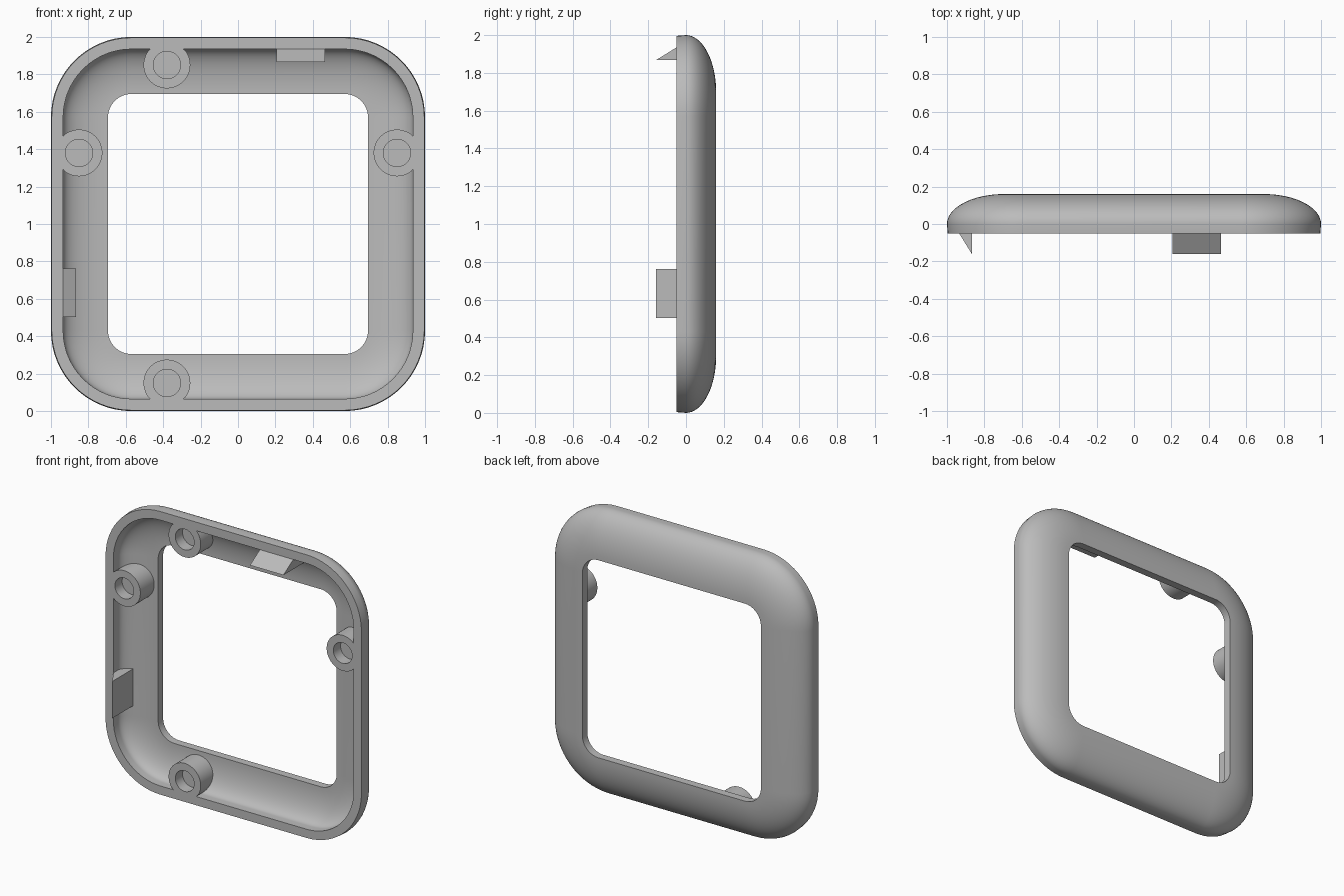
import bpy, bmesh
from math import sin, cos, pi, sqrt, radians

default = bpy.data.objects.get("Cube")
if default:
    bpy.data.objects.remove(default, do_unlink=True)

GREY = (0.5, 0.5, 0.5, 1)
plastic = bpy.data.materials.new("grey_plastic")
plastic.use_nodes = True
plastic.diffuse_color = GREY
plastic.node_tree.nodes["Principled BSDF"].inputs["Base Color"].default_value = GREY

FRONT, BACK = -0.05, 0.16       # y of the open rim and of the back face
INNER_BACK = 0.105              # y of the inside of the back wall
BAND, WALL = 0.305, 0.065       # frame width and rim thickness
CORNER = 0.43                   # outer corner radius


def inner_y(d):
    """Depth of the inside surface at distance d from the outer edge."""
    u = min(max((BAND - d) / (BAND - WALL), 0), 1)
    return INNER_BACK * sqrt(1 - u * u)


def place(angle, d, t, y):
    """Point at distance d in from one side's edge and t along that side."""
    c, s = cos(angle), sin(angle)
    return ((1 - d) * c - t * s, y, 1 + (1 - d) * s + t * c)


def finish(name, bm):
    bmesh.ops.recalc_face_normals(bm, faces=bm.faces)
    mesh = bpy.data.meshes.new(name)
    bm.to_mesh(mesh)
    bm.free()
    mesh.materials.append(plastic)
    ob = bpy.data.objects.new(name, mesh)
    bpy.context.collection.objects.link(ob)
    bpy.ops.object.select_all(action='DESELECT')
    ob.select_set(True)
    bpy.context.view_layer.objects.active = ob
    bpy.ops.object.shade_smooth_by_angle(angle=radians(30))
    return ob


def bridge(bm, a, b):
    n = len(a)
    for i in range(n):
        j = (i + 1) % n
        bm.faces.new((a[i], a[j], b[j], b[i]))


# Frame: a hollow rounded section swept around a rounded square
def make_frame(steps=16, arc=16):
    quarter = [i / steps * pi / 2 for i in range(steps + 1)]
    profile = [(0.004, FRONT)]
    profile += [(BAND * (1 - cos(a)), BACK * sin(a)) for a in quarter]
    profile += [(BAND - (BAND - WALL) * cos(a), INNER_BACK * sin(a))
                for a in reversed(quarter)]
    profile.append((WALL, FRONT))
    bm = bmesh.new()
    rings = []
    for d, y in profile:
        ring = []
        for k in range(4):
            mid = k * pi / 2 + pi / 4
            reach = (1 - CORNER) * sqrt(2)
            for i in range(arc + 1):
                a = k * pi / 2 + i / arc * pi / 2
                r = CORNER - d
                ring.append(bm.verts.new((reach * cos(mid) + r * cos(a), y,
                                          1 + reach * sin(mid) + r * sin(a))))
        rings.append(ring)
    for i, ring in enumerate(rings):
        bridge(bm, ring, rings[(i + 1) % len(rings)])
    finish("frame", bm)


# Screw boss: tube with a blind hole, trimmed to the inside of the shell
def make_boss(name, angle, t, d=0.15, outer=0.125, hole=0.073, floor=0.03, n=48):
    bm = bmesh.new()

    def ring(radius, depth):
        verts = []
        for i in range(n):
            a = 2 * pi * i / n
            dd = max(d + radius * cos(a), WALL)
            y = inner_y(dd) + 0.015 if depth is None else depth
            verts.append(bm.verts.new(place(angle, dd, t + radius * sin(a), y)))
        return verts

    base, rim = ring(outer, None), ring(outer, FRONT)
    lip, bottom = ring(hole, FRONT), ring(hole, floor)
    bridge(bm, base, rim)
    bridge(bm, rim, lip)
    bridge(bm, lip, bottom)
    bm.faces.new(bottom)
    finish(name, bm)


# Snap clip: hooked wedge rising out of the shell past the rim
def make_clip(name, angle, t, half=0.13, tip=-0.16, inset=0.133):
    outline = [(WALL, FRONT), (inset, tip)]
    for i in range(9):
        d = inset + (WALL - inset) * i / 8
        outline.append((d, inner_y(d) + 0.01))
    bm = bmesh.new()
    ends = [[bm.verts.new(place(angle, d, t + side * half, y)) for d, y in outline]
            for side in (-1, 1)]
    bridge(bm, *ends)
    for end in ends:
        bm.faces.new(end)
    finish(name, bm)


make_frame()
make_boss("left_boss", 0, 0.38)
make_boss("top_boss", pi / 2, 0.38)
make_boss("right_boss", pi, -0.38)
make_boss("bottom_boss", 3 * pi / 2, -0.38)
make_clip("top_clip", pi / 2, -0.335)
make_clip("right_clip", pi, 0.367)
